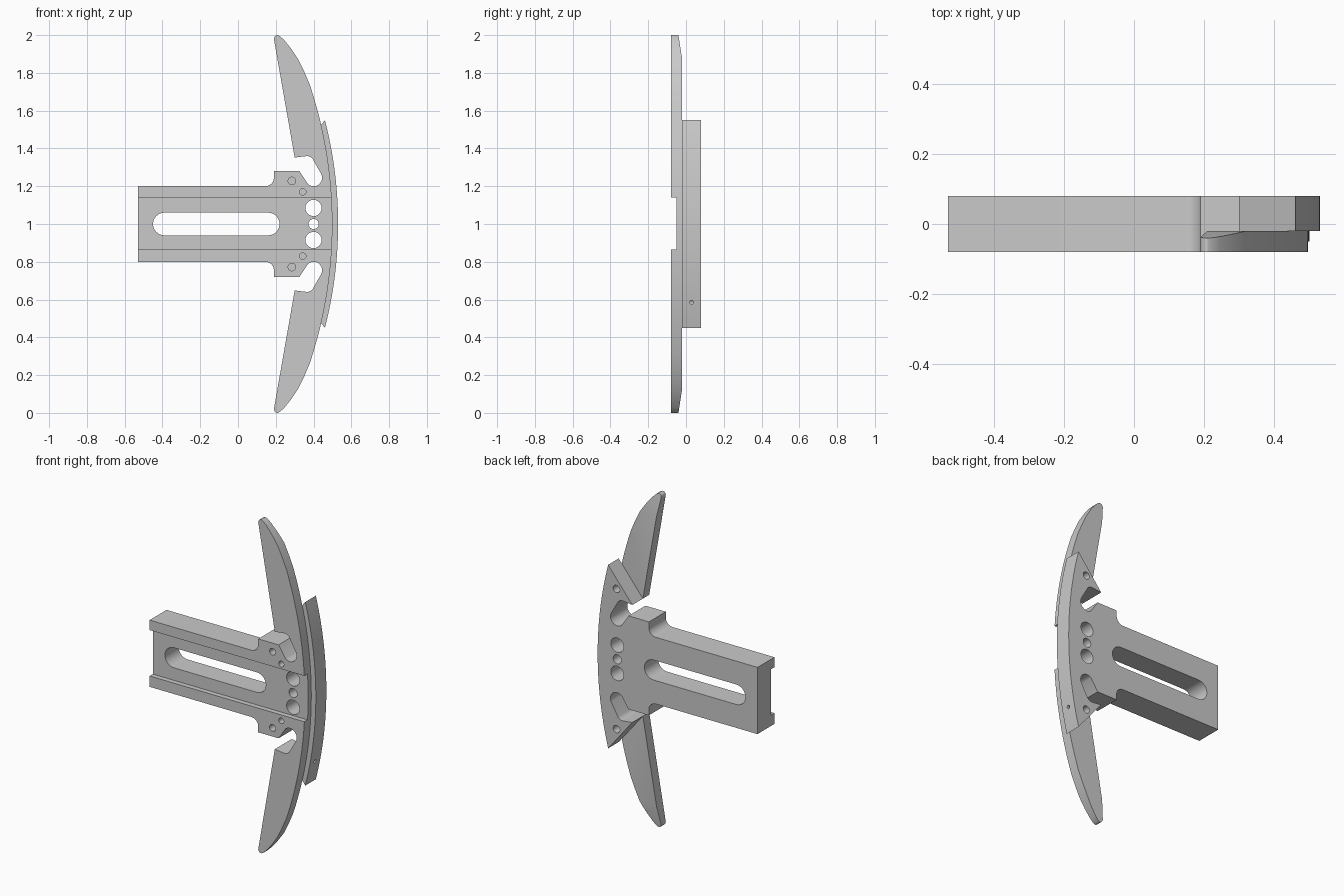
import bpy, bmesh, math
from mathutils import Vector

cube = bpy.data.objects.get("Cube")
if cube:
    bpy.data.objects.remove(cube, do_unlink=True)

FRONT, SEAM, BACK = -0.08, -0.02, 0.08

grey = bpy.data.materials.new("machined grey")
grey.use_nodes = True
colour = (0.59, 0.59, 0.59, 1)
grey.diffuse_color = colour
grey.node_tree.nodes["Principled BSDF"].inputs["Base Color"].default_value = colour


def arc(cx, cz, r, start, end, n=12):
    """Points on a circle, angles in degrees."""
    angles = [math.radians(start + (end - start) * i / n) for i in range(n + 1)]
    return [(cx + r * math.cos(a), cz + r * math.sin(a)) for a in angles]


def bow(x, radius, height, n=14):
    """Shallow arc from the given height down towards the middle line."""
    dz = [height * (n - i) / n for i in range(n)]
    return [(x - radius + math.sqrt(radius ** 2 - d * d), 1 + d) for d in dz]


def fillet(a, corner, b, r, n=8):
    """Round one corner between its two neighbours."""
    c = Vector(corner)
    u, v = (Vector(a) - c).normalized(), (Vector(b) - c).normalized()
    half = u.angle(v) / 2
    centre = c + (u + v).normalized() * (r / math.sin(half))
    p, q = c + u * r / math.tan(half) - centre, c + v * r / math.tan(half) - centre
    return [tuple(centre + p.lerp(q, i / n).normalized() * r) for i in range(n + 1)]


def new_object(name, bm):
    bmesh.ops.recalc_face_normals(bm, faces=bm.faces)
    mesh = bpy.data.meshes.new(name)
    bm.to_mesh(mesh)
    bm.free()
    mesh.materials.append(grey)
    obj = bpy.data.objects.new(name, mesh)
    bpy.context.collection.objects.link(obj)
    return obj


def prism(outline, y0, y1):
    """Extrude an x-z outline along y."""
    bm = bmesh.new()
    face = bm.faces.new([bm.verts.new((x, y0, z)) for x, z in outline])
    made = bmesh.ops.extrude_face_region(bm, geom=[face], use_keep_orig=True)["geom"]
    verts = [e for e in made if isinstance(e, bmesh.types.BMVert)]
    bmesh.ops.translate(bm, verts=verts, vec=(0, y1 - y0, 0))
    return bm


def combine(target, tool, operation):
    mod = target.modifiers.new("combine", "BOOLEAN")
    mod.operation, mod.solver, mod.object = operation, "EXACT", tool
    bpy.context.view_layer.objects.active = target
    bpy.ops.object.modifier_apply(modifier=mod.name)
    bpy.data.objects.remove(tool, do_unlink=True)


def cut(target, outline, y0, y1):
    combine(target, new_object("cutter", prism(outline, y0, y1)), "DIFFERENCE")


def drill(target, x, z, r, y0, y1):
    cut(target, arc(x, z, r, 0, 345, 23), y0, y1)


def drill_along_x(target, x0, x1, y, z, r):
    bm = prism(arc(0, 0, r, 0, 345, 23), x0, x1)
    for v in bm.verts:
        v.co = (v.co.y, y + v.co.x, z + v.co.z)
    combine(target, new_object("cutter", bm), "DIFFERENCE")


def mirrored(half):
    return half + [(x, 2 - z) for x, z in reversed(half) if abs(z - 1) > 1e-4]


# Shared upper outline: bar, shoulder and side notch
shared = [(-0.53, 1.2)]
shared += fillet((-0.53, 1.2), (0.19, 1.2), (0.19, 1.28), 0.045)
shared += [(0.19, 1.28), (0.325, 1.28)]
shared += arc(0.40, 1.245, 0.045, -130, 30, 16)
shared += fillet((0.44, 1.265), (0.385, 1.362), (0.30, 1.352), 0.035)
shared += [(0.30, 1.352)]

# Front layer with the two long curved blades
tip = [(0.19, 1.98), (0.193, 1.991), (0.2, 1.998), (0.21, 2.0), (0.222, 1.995),
       (0.245, 1.973), (0.283, 1.926), (0.32, 1.87), (0.347, 1.815)]
blades = prism(mirrored(shared + tip + bow(0.5, 2.33, 0.74) + [(0.5, 1.0)]), FRONT, SEAM)
for side in (1, -1):  # thin the rear of each blade tip
    bmesh.ops.bisect_plane(
        blades, geom=blades.verts[:] + blades.edges[:] + blades.faces[:],
        plane_co=(0, SEAM, 1 + 0.87 * side), plane_no=(0, 0.13, 0.02 * side), clear_outer=True)
    bmesh.ops.holes_fill(blades, edges=[e for e in blades.edges if e.is_boundary])
blade_layer = new_object("blade_layer", blades)

# Rear layer with the thick curved flange
body = new_object("slotted_blade_bracket", prism(
    mirrored(shared + bow(0.53, 2.2, 0.55) + [(0.53, 1.0)]), SEAM, BACK))
combine(body, blade_layer, "UNION")

# Long front channel and through slot
cut(body, [(-0.6, 0.865), (0.515, 0.865), (0.515, 1.14), (-0.6, 1.14)], -0.2, -0.05)
cut(body, arc(-0.39, 1, 0.06, 90, 270) + arc(0.16, 1, 0.06, -90, 90), -0.2, 0.2)

# Centre hole, then the mirrored pairs of holes
drill(body, 0.40, 1.0, 0.027, -0.2, 0.2)
for s in (1, -1):
    drill(body, 0.40, 1 + 0.085 * s, 0.043, -0.2, 0.2)
    drill(body, 0.285, 1 + 0.228 * s, 0.02, -0.2, 0.0)
    drill(body, 0.343, 1 + 0.17 * s, 0.017, -0.2, 0.0)
    drill(body, 0.405, 1 + 0.42 * s, 0.022, 0.0, 0.2)
    drill_along_x(body, 0.415, 0.6, 0.03, 1 + 0.415 * s, 0.01)
    drill_along_x(body, -0.6, -0.49, 0.015, 1 + 0.13 * s, 0.045)
    drill_along_x(body, -0.5, -0.3, 0.015, 1 + 0.13 * s, 0.034)

# Smooth curved walls, sharp machined edges
bpy.ops.object.select_all(action="DESELECT")
body.select_set(True)
bpy.context.view_layer.objects.active = body
bpy.ops.object.shade_smooth_by_angle(angle=math.radians(25))
